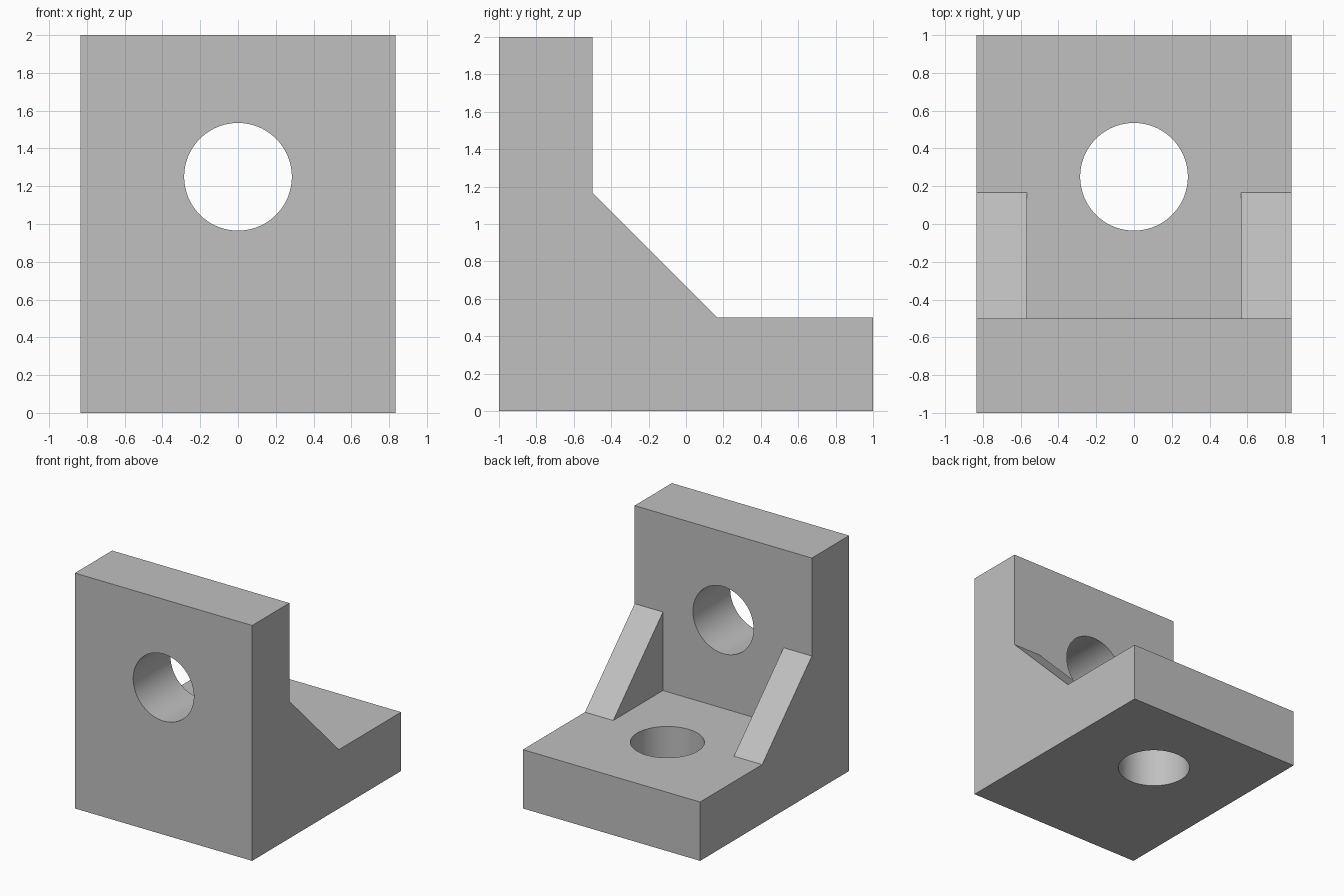
import bpy
import bmesh
import math

if "Cube" in bpy.data.objects:
    bpy.data.objects.remove(bpy.data.objects["Cube"], do_unlink=True)

HALF_WIDTH = 0.833   # half of the bracket's width
RIB_INNER = 0.567    # inner side of each corner rib
PLATE = 0.5          # plate thickness
HOLE_RADIUS = 0.285
HOLE_OFFSET = 1.25   # hole distance from the outer corner

grey = bpy.data.materials.new("machined grey")
grey.use_nodes = True
colour = (0.53, 0.53, 0.53, 1)
grey.diffuse_color = colour
grey.node_tree.nodes["Principled BSDF"].inputs["Base Color"].default_value = colour


def extrude_profile(name, profile, half_width):
    """Prism from a (y, z) profile, extruded along x."""
    bm = bmesh.new()
    face = bm.faces.new([bm.verts.new((-half_width, y, z)) for y, z in profile])
    result = bmesh.ops.extrude_face_region(bm, geom=[face])
    verts = [v for v in result["geom"] if isinstance(v, bmesh.types.BMVert)]
    bmesh.ops.translate(bm, verts=verts, vec=(2 * half_width, 0, 0))
    bmesh.ops.recalc_face_normals(bm, faces=bm.faces)
    mesh = bpy.data.meshes.new(name)
    bm.to_mesh(mesh)
    bm.free()
    mesh.materials.append(grey)
    obj = bpy.data.objects.new(name, mesh)
    bpy.context.collection.objects.link(obj)
    return obj


def hole_cutter(name, location, tilt):
    bpy.ops.mesh.primitive_cylinder_add(vertices=96, radius=HOLE_RADIUS, depth=0.8,
                                        location=location, rotation=(tilt, 0, 0))
    obj = bpy.context.object
    obj.name = name
    obj.data.materials.append(grey)
    return obj


def cut(target, cutter):
    """Subtract the cutter, then remove it."""
    cutter.hide_render = True
    mod = target.modifiers.new(cutter.name, "BOOLEAN")
    mod.operation = "DIFFERENCE"
    mod.solver = "EXACT"
    mod.object = cutter
    bpy.context.view_layer.objects.active = target
    bpy.ops.object.modifier_apply(modifier=mod.name)
    bpy.data.objects.remove(cutter, do_unlink=True)


# Solid angle block with the sloping corner
inner = PLATE - 1
slope = 0.667
bracket = extrude_profile("angle_bracket", [
    (-1, 0), (1, 0), (1, PLATE), (inner + slope, PLATE),
    (inner, PLATE + slope), (inner, 2), (-1, 2)], HALF_WIDTH)

# Clear the middle of the corner, leaving a rib on each side
pocket = extrude_profile("pocket_cutter", [
    (inner, PLATE), (0.8, PLATE), (inner, 1.8)], RIB_INNER)
cut(bracket, pocket)

# Bolt holes through the upright and the base
cut(bracket, hole_cutter("upright_hole", (0, inner - PLATE / 2, HOLE_OFFSET), math.pi / 2))
cut(bracket, hole_cutter("base_hole", (0, HOLE_OFFSET - 1, PLATE / 2), 0))

# Merge coplanar faces and smooth only the hole walls
bm = bmesh.new()
bm.from_mesh(bracket.data)
bmesh.ops.dissolve_limit(bm, angle_limit=math.radians(0.5), verts=bm.verts, edges=bm.edges)
bm.to_mesh(bracket.data)
bm.free()
bpy.ops.object.select_all(action="DESELECT")
bracket.select_set(True)
bpy.context.view_layer.objects.active = bracket
bpy.ops.object.shade_smooth_by_angle(angle=math.radians(30))
